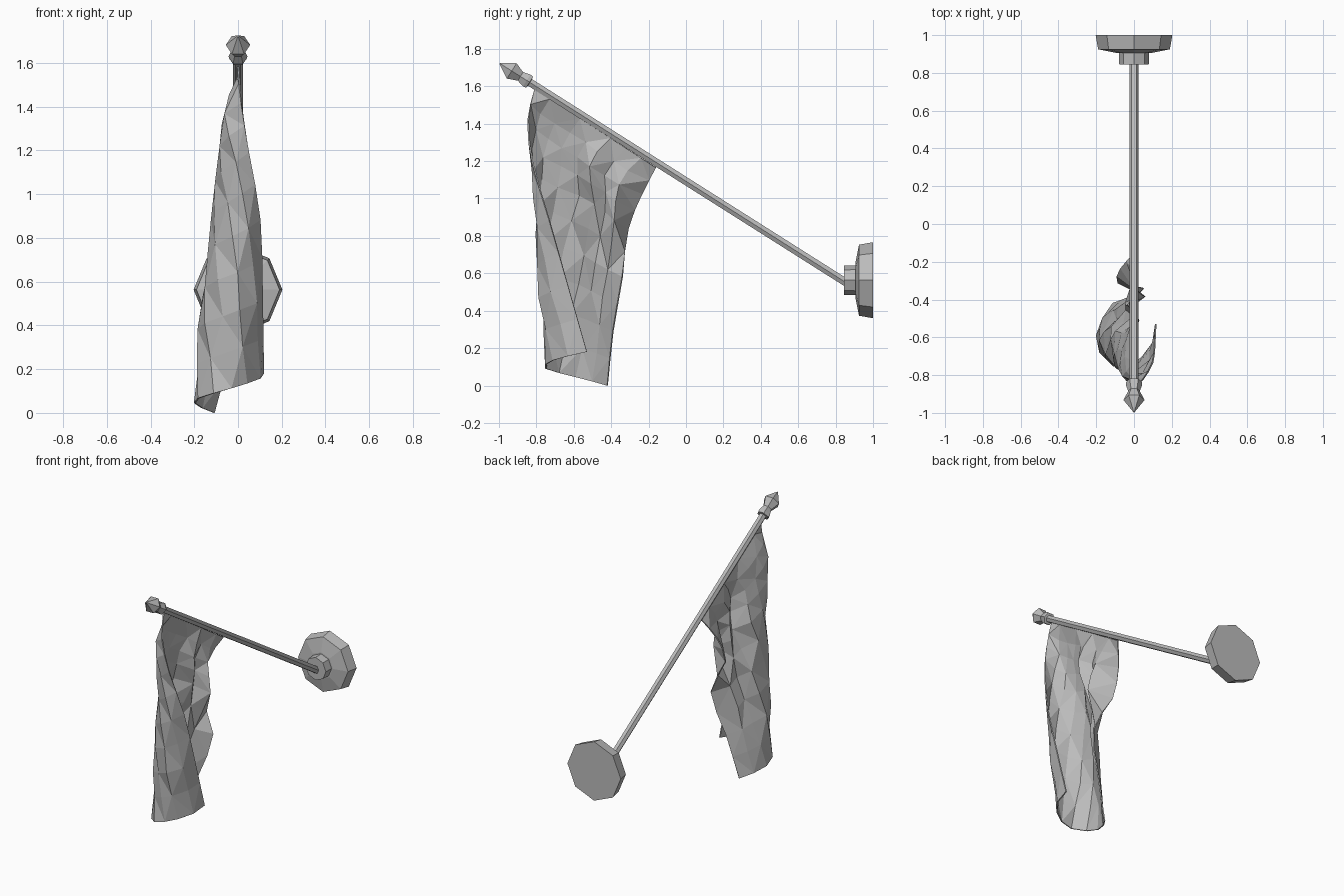
import bpy, bmesh, math, random
from mathutils import Vector

random.seed(4)
if "Cube" in bpy.data.objects:
    bpy.data.objects.remove(bpy.data.objects["Cube"])

grey = bpy.data.materials.new("plain_grey")
grey.use_nodes = True
colour = (0.5, 0.5, 0.5, 1)
grey.diffuse_color = colour
grey.node_tree.nodes["Principled BSDF"].inputs["Base Color"].default_value = colour


def finish(bm, name):
    """Turn a bmesh into a flat-shaded object."""
    bmesh.ops.recalc_face_normals(bm, faces=bm.faces)
    mesh = bpy.data.meshes.new(name)
    bm.to_mesh(mesh)
    bm.free()
    mesh.materials.append(grey)
    obj = bpy.data.objects.new(name, mesh)
    bpy.context.collection.objects.link(obj)
    return obj


def turned(name, profile, sides, origin, axis):
    """Revolve (distance, radius) pairs around an axis in the yz plane."""
    side, along = Vector((1, 0, 0)), axis.normalized()
    other = along.cross(side)
    bm = bmesh.new()
    rings = []
    for dist, radius in profile:
        ring = []
        for i in range(sides):
            a = math.tau * i / sides
            offset = (side * math.cos(a) + other * math.sin(a)) * radius
            ring.append(bm.verts.new(origin + along * dist + offset))
        rings.append(ring)
    for low, high in zip(rings, rings[1:]):
        for i in range(sides):
            j = (i + 1) % sides
            bm.faces.new((low[i], low[j], high[j], high[i]))
    bm.faces.new(rings[0])
    bm.faces.new(rings[-1])
    return finish(bm, name)


def spline(points, t):
    """Smooth curve through the points in order, t from 0 to 1."""
    last = len(points) - 1
    i = min(int(t * last), last - 1)
    f = t * last - i
    b, c = points[i], points[i + 1]
    a = points[i - 1] if i > 0 else b * 2 - c
    d = points[i + 2] if i + 2 <= last else c * 2 - b
    return b + (c - a) * (f / 2) + (a * 2 - b * 5 + c * 4 - d) * (f * f / 2) \
        + ((b - c) * 3 + d - a) * (f ** 3 / 2)


# Wall mount, with its back against the wall
mount = Vector((0, 1, 0.563))
outward = Vector((0, -1, 0))
turned("wall_plate", [(0, 0.203), (0.075, 0.19), (0.095, 0.09)], 8, mount, outward)
turned("pole_socket", [(0.09, 0.08), (0.155, 0.078)], 8, mount, outward)

# Sloping pole and its pointed tip
tip = Vector((0, -0.995, 1.722))
foot = Vector((0, 0.88, 0.535))
slope = foot - tip
turned("pole", [(0.18, 0.024), (slope.length, 0.024)], 6, tip, slope)
turned("pole_finial", [(0, 0.004), (0.075, 0.056), (0.13, 0.031),
                       (0.17, 0.043), (0.188, 0.041), (0.19, 0.024)], 6, tip, slope)

# Draped flag: horizontal folds from the pole down, front edge to rear edge
COLS, ROWS = 8, 10
folds = [
    (0, [(0, -.81 + .65 * i / COLS) for i in range(COLS + 1)]),
    (.12, [(.015, -.845), (-.055, -.81), (-.075, -.74), (-.065, -.66), (-.04, -.58),
           (.02, -.52), (-.03, -.43), (.015, -.36), (-.07, -.235)]),
    (.28, [(.05, -.82), (-.01, -.82), (-.07, -.77), (-.105, -.68), (-.09, -.57),
           (0, -.49), (-.04, -.43), (.05, -.38), (-.085, -.31)]),
    (.5, [(.1, -.73), (.05, -.79), (-.02, -.8), (-.095, -.75), (-.14, -.66),
          (-.12, -.55), (-.04, -.48), (-.05, -.42), (.05, -.34)]),
    (.75, [(.11, -.63), (.08, -.72), (.01, -.78), (-.075, -.76), (-.145, -.7),
           (-.175, -.61), (-.14, -.52), (-.1, -.46), (-.03, -.39)]),
    (1, [(.115, -.53), (.1, -.63), (.04, -.71), (-.03, -.75), (-.11, -.75),
         (-.18, -.68), (-.198, -.59), (-.165, -.5), (-.11, -.42)]),
]
bm = bmesh.new()
grid = []
for r in range(ROWS + 1):
    row = []
    for c in range(COLS + 1):
        p = spline([Vector((*pts[c], drop)) for drop, pts in folds], r / ROWS)
        u = c / COLS
        top, bottom = 1.585 - 0.42 * u, 0.18 * (1 - u)
        p.z = top + (bottom - top) * p.z
        # Crumple the inside of the cloth a little
        if 0 < r < ROWS and 0 < c < COLS:
            p += Vector((random.uniform(-1, 1), random.uniform(-1, 1), 0)) * 0.007
        row.append(bm.verts.new(p))
    grid.append(row)
for r in range(ROWS):
    for c in range(COLS):
        a, b = grid[r][c], grid[r][c + 1]
        d, e = grid[r + 1][c], grid[r + 1][c + 1]
        if (r + c) % 2:
            bm.faces.new((a, b, e))
            bm.faces.new((a, e, d))
        else:
            bm.faces.new((a, b, d))
            bm.faces.new((b, e, d))
flag = finish(bm, "flag")
cloth = flag.modifiers.new("cloth_thickness", 'SOLIDIFY')
cloth.thickness = 0.008
cloth.offset = 0
